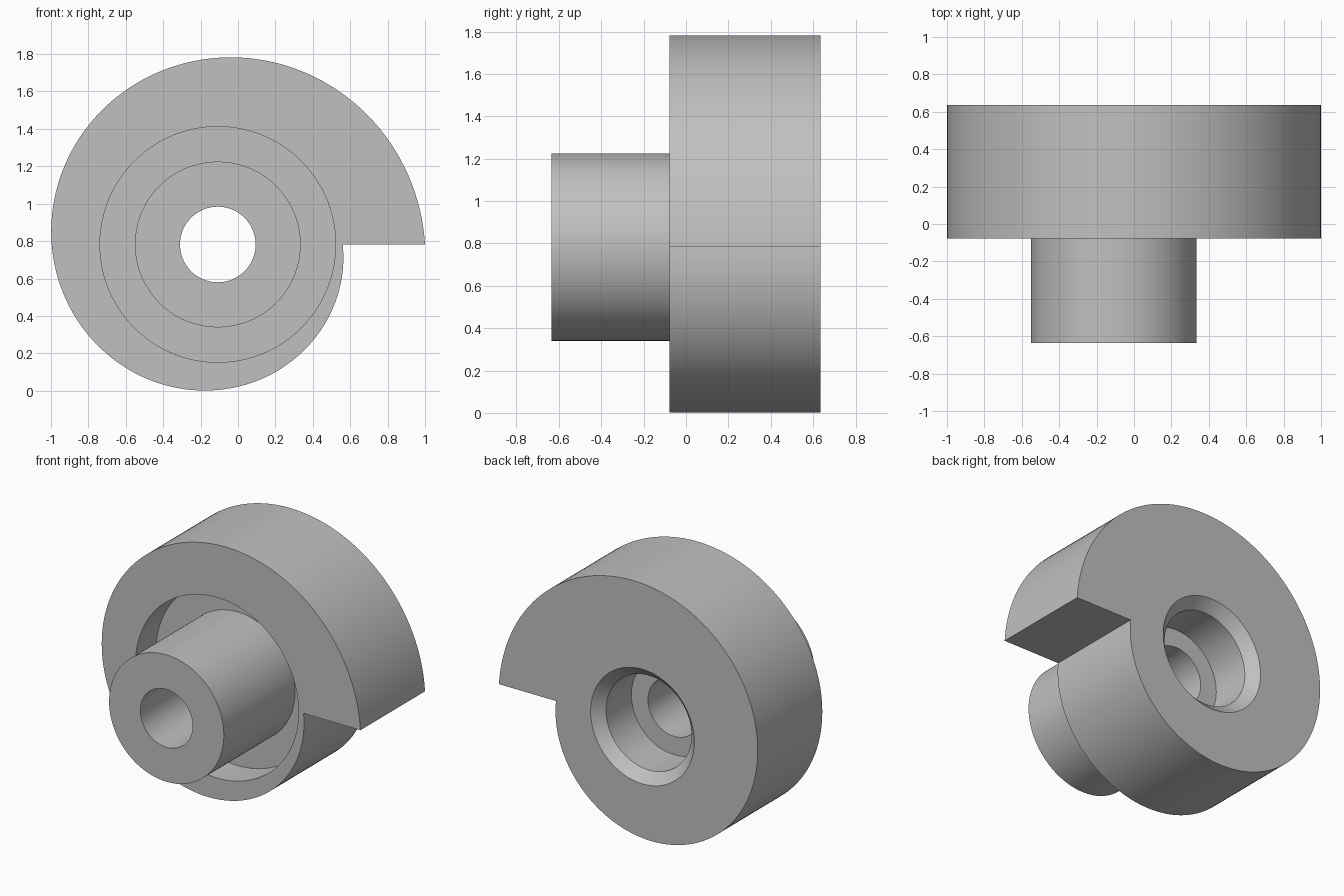
import bpy, bmesh, math

old = bpy.data.objects.get("Cube")
if old:
    bpy.data.objects.remove(old, do_unlink=True)

STEPS = 144
CX, CZ = -0.108, 0.782            # shaft axis
R_MAX, R_MIN = 1.108, 0.668       # spiral start and end radius
BACK, FRONT, HUB_FRONT = 0.635, -0.077, -0.635
BORE, HUB_R, RECESS_R = 0.202, 0.443, 0.63
WEB_FRONT, WEB_BACK = 0.15, 0.285

grey = bpy.data.materials.new("plain grey")
grey.use_nodes = True
color = (0.53, 0.53, 0.53, 1)
grey.diffuse_color = color
grey.node_tree.nodes["Principled BSDF"].inputs["Base Color"].default_value = color


def sweep(name, profile, closed):
    """Turn (radius, y) points around the shaft; radius None follows the spiral."""
    bm = bmesh.new()
    rows = []
    for i in range(STEPS + 1):
        t = i / STEPS
        a = math.tau * t
        spiral = R_MAX + (R_MIN - R_MAX) * t
        row = []
        for r, y in profile:
            r = spiral if r is None else r
            row.append(bm.verts.new((CX + r * math.cos(a), y, CZ + r * math.sin(a))))
        rows.append(row)
    n = len(profile)
    for a, b in zip(rows, rows[1:]):
        for j in range(n if closed else n - 1):
            k = (j + 1) % n
            bm.faces.new((a[j], a[k], b[k], b[j]))
    # Flat step where the spiral ends
    rim = [j for j, p in enumerate(profile) if p[0] in (None, R_MIN)]
    if rim:
        bm.faces.new([rows[0][j] for j in rim])
    bmesh.ops.remove_doubles(bm, verts=bm.verts, dist=1e-5)
    bmesh.ops.recalc_face_normals(bm, faces=bm.faces)
    mesh = bpy.data.meshes.new(name)
    bm.to_mesh(mesh)
    bm.free()
    mesh.materials.append(grey)
    ob = bpy.data.objects.new(name, mesh)
    bpy.context.collection.objects.link(ob)
    bpy.ops.object.select_all(action='DESELECT')
    ob.select_set(True)
    bpy.context.view_layer.objects.active = ob
    bpy.ops.object.shade_smooth_by_angle(angle=math.radians(25))
    return ob


# Spiral disc: front recess, central web, chamfered counterbore at the back
sweep("spiral_cam_disc", [
    (R_MIN, FRONT), (None, FRONT), (None, BACK), (R_MIN, BACK),
    (0.40, BACK), (0.33, BACK - 0.07), (0.33, WEB_BACK),
    (BORE, WEB_BACK), (BORE, WEB_FRONT),
    (HUB_R, WEB_FRONT), (RECESS_R, WEB_FRONT), (RECESS_R, FRONT),
], True)

# Tubular hub standing on the web
sweep("hub_sleeve", [
    (BORE, WEB_FRONT), (BORE, HUB_FRONT), (HUB_R, HUB_FRONT), (HUB_R, WEB_FRONT),
], False)
